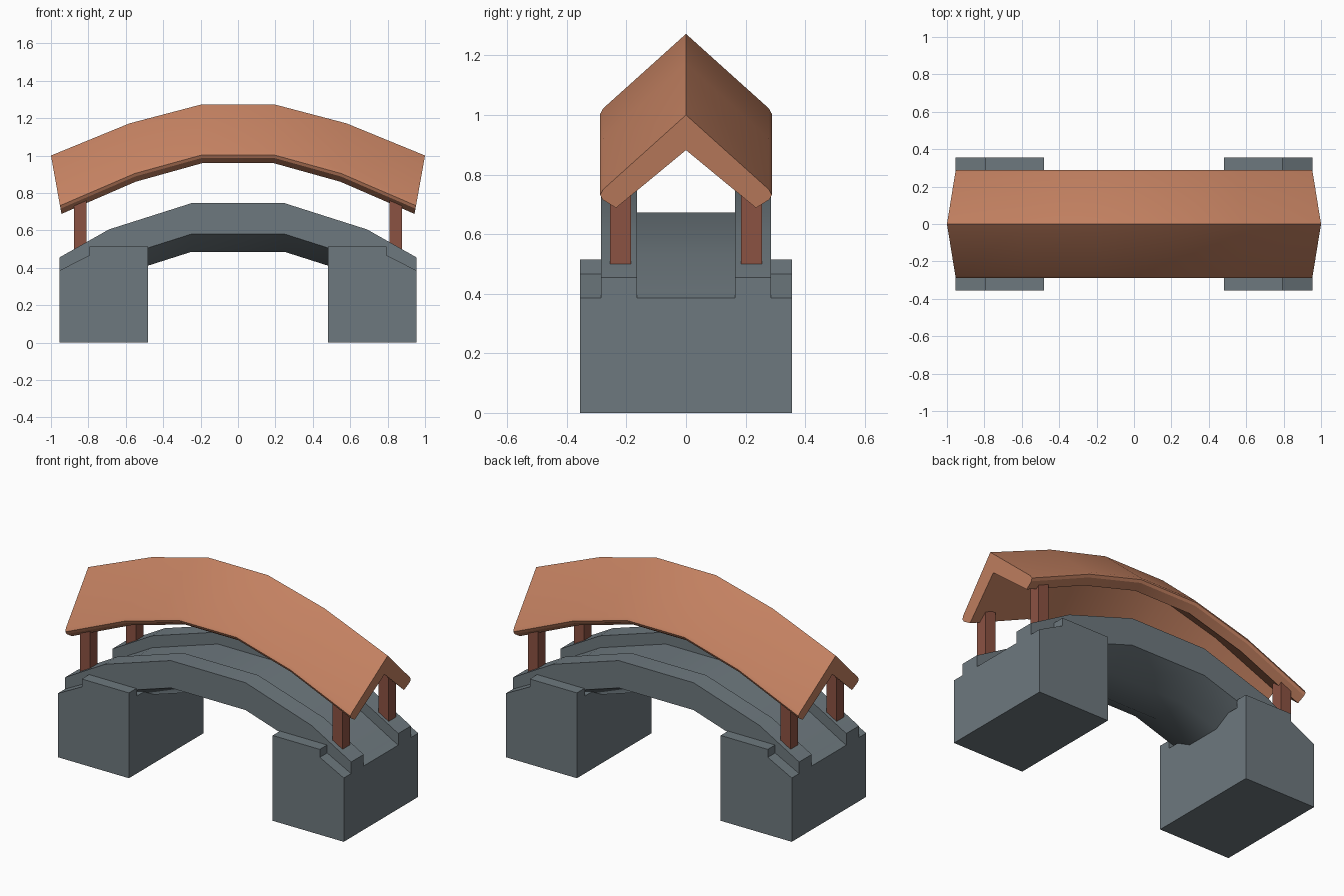
import bpy, bmesh, math

if "Cube" in bpy.data.objects:
    bpy.data.objects.remove(bpy.data.objects["Cube"])


def material(name, rgb):
    mat = bpy.data.materials.new(name)
    mat.use_nodes = True
    mat.diffuse_color = (*rgb, 1)
    mat.node_tree.nodes["Principled BSDF"].inputs["Base Color"].default_value = (*rgb, 1)
    return mat


stone = material("grey_stone", (0.155, 0.19, 0.21))
tile = material("terracotta_roof", (0.55, 0.22, 0.12))
wood = material("red_brown_wood", (0.26, 0.085, 0.055))


def loft(name, rings, mat, smooth=False):
    """Skin a list of closed rings and cap both ends."""
    bm = bmesh.new()
    loops = [[bm.verts.new(p) for p in ring] for ring in rings]
    n = len(loops[0])
    for a, b in zip(loops, loops[1:]):
        for i in range(n):
            j = (i + 1) % n
            bm.faces.new((a[i], a[j], b[j], b[i]))
    bm.faces.new(loops[0])
    bm.faces.new(loops[-1])
    bmesh.ops.recalc_face_normals(bm, faces=bm.faces)
    mesh = bpy.data.meshes.new(name)
    bm.to_mesh(mesh)
    bm.free()
    mesh.materials.append(mat)
    obj = bpy.data.objects.new(name, mesh)
    bpy.context.collection.objects.link(obj)
    if smooth:
        bpy.ops.object.select_all(action="DESELECT")
        obj.select_set(True)
        bpy.context.view_layer.objects.active = obj
        bpy.ops.object.shade_smooth_by_angle(angle=math.radians(30))
    return obj


def prism(name, profile, y0, y1, mat):
    """Extrude an x-z profile along y."""
    return loft(name, [[(x, y, z) for x, z in profile] for y in (y0, y1)], mat)


def mirrored(half):
    """Complete a right half section, listed from top to bottom, with its left half."""
    return half + [(-y, z) for y, z in reversed(half) if y > 0]


def symmetric_path(half):
    return [(-x, z) for x, z in half] + list(reversed(half))


# Arched walkway: sunken deck between two parapets, with a rounded belly
arch_path = symmetric_path([(0.955, 0.455), (0.69, 0.605), (0.25, 0.745)])
arch_section = mirrored([(0.165, -0.072), (0.165, 0), (0.285, 0),
                         (0.285, -0.165), (0.11, -0.26)])
loft("arched_walkway",
     [[(x, y, z + dz) for y, dz in arch_section] for x, z in arch_path],
     stone, True)

# Gabled roof: the section leans with the curve of the ridge
roof_path = symmetric_path([(1.0, 1.0), (0.58, 1.172), (0.2, 1.272)])
roof_section = mirrored([(0, 0), (0.278, -0.25), (0.288, -0.268), (0.28, -0.284),
                         (0.235, -0.312), (0, -0.118)])
loft("curved_roof",
     [[(x * (1 + 0.18 * dz), y, z + dz) for y, dz in roof_section] for x, z in roof_path],
     tile, True)

for s, side in ((1, "left"), (-1, "right")):
    # Abutment core with a sloping outer shoulder
    core = [(0.48, 0), (0.955, 0), (0.955, 0.385), (0.795, 0.467), (0.48, 0.467)]
    prism(side + "_abutment", [(s * x, z) for x, z in core], -0.355, 0.355, stone)
    for t, end in ((-1, "front"), (1, "back")):
        # Raised ledge beside the parapet
        ledge = [(0.48, 0.467), (0.795, 0.467), (0.795, 0.515), (0.48, 0.515)]
        prism(f"{end}_{side}_ledge", [(s * x, z) for x, z in ledge],
              t * 0.28, t * 0.355, stone)
        # Roof post
        post = [(0.81, 0.47), (0.877, 0.47), (0.877, 0.78), (0.81, 0.78)]
        prism(f"{end}_{side}_post", [(s * x, z) for x, z in post],
              t * 0.185, t * 0.255, wood)
